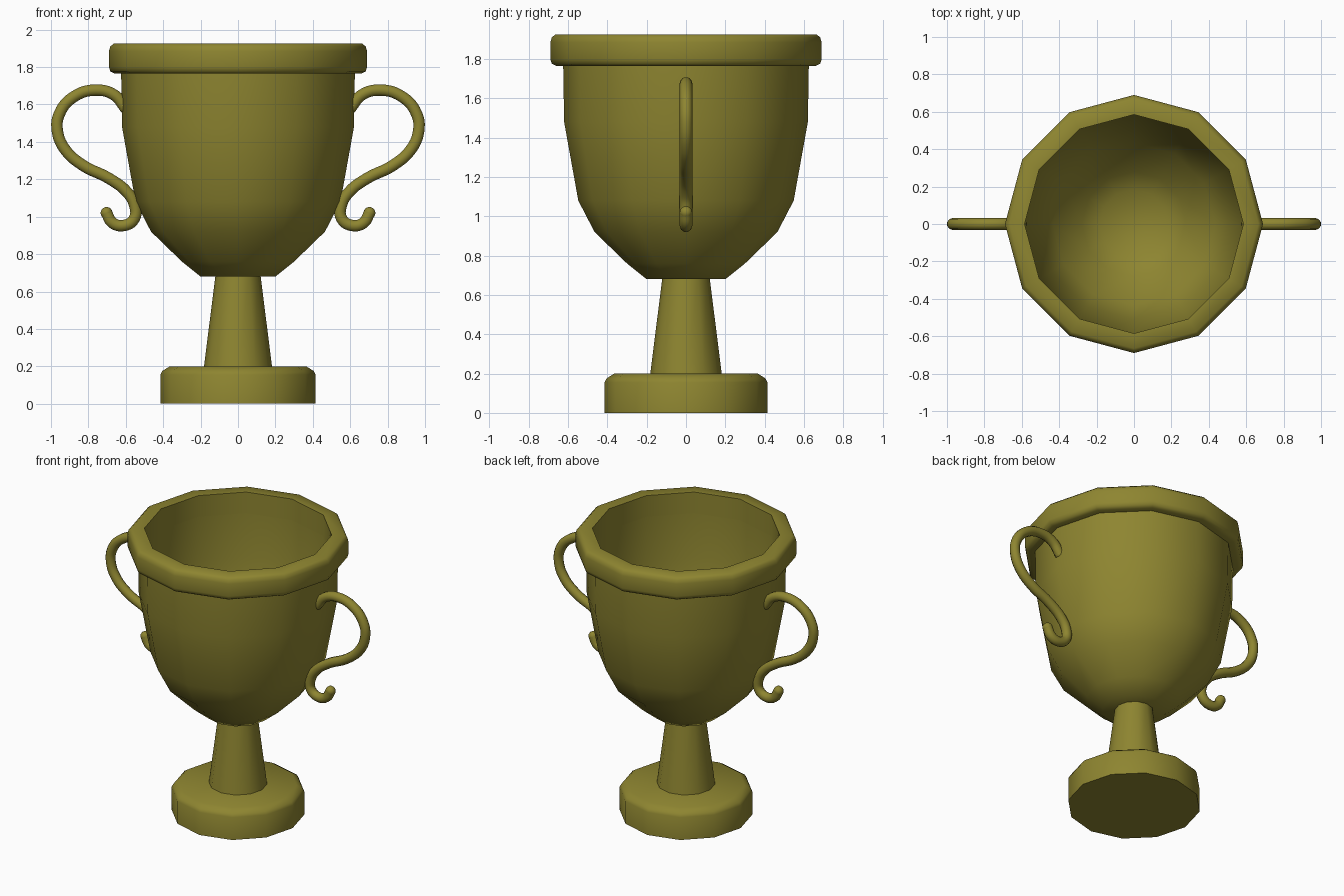
import bpy, bmesh, math

if "Cube" in bpy.data.objects:
    bpy.data.objects.remove(bpy.data.objects["Cube"])

gold = bpy.data.materials.new("old_gold")
gold.diffuse_color = (0.27, 0.235, 0.03, 1)
gold.use_nodes = True
gold.node_tree.nodes["Principled BSDF"].inputs["Base Color"].default_value = gold.diffuse_color
SIDES = 12


def finish(ob, angle=50):
    ob.data.materials.append(gold)
    bpy.ops.object.select_all(action='DESELECT')
    ob.select_set(True)
    bpy.context.view_layer.objects.active = ob
    bpy.ops.object.shade_smooth_by_angle(angle=math.radians(angle))


def lathe(name, profile, closed=False):
    """Turn (radius, height) points round z; an open profile gets flat end caps."""
    bm = bmesh.new()
    rings = [[bm.verts.new((r * math.cos(2 * math.pi * i / SIDES),
                            r * math.sin(2 * math.pi * i / SIDES), z))
              for i in range(SIDES)] for r, z in profile]
    pairs = list(zip(rings, rings[1:]))
    if closed:
        pairs.append((rings[-1], rings[0]))
    else:
        bm.faces.new(rings[0])
        bm.faces.new(rings[-1])
    for a, b in pairs:
        for i in range(SIDES):
            j = (i + 1) % SIDES
            bm.faces.new((a[i], a[j], b[j], b[i]))
    bmesh.ops.recalc_face_normals(bm, faces=bm.faces)
    mesh = bpy.data.meshes.new(name)
    bm.to_mesh(mesh)
    bm.free()
    ob = bpy.data.objects.new(name, mesh)
    bpy.context.collection.objects.link(ob)
    finish(ob)


# base, stem, bowl (outside then inside) and rim
lathe("base", [(0.415, 0), (0.415, 0.155), (0.405, 0.175), (0.365, 0.2)])
lathe("stem", [(0.183, 0.19), (0.12, 0.69)])
lathe("bowl", [(0.2, 0.68), (0.3, 0.76), (0.465, 0.92), (0.548, 1.08),
               (0.62, 1.48), (0.625, 1.78), (0.585, 1.78), (0.58, 1.48),
               (0.51, 1.1), (0.435, 0.945), (0.28, 0.795), (0.185, 0.72)])
lathe("rim", [(0.585, 1.765), (0.66, 1.765), (0.683, 1.777), (0.69, 1.8),
              (0.69, 1.885), (0.683, 1.91), (0.665, 1.925), (0.585, 1.925)], closed=True)

# scrolled handles, one per side, with rounded ends
PATH = [(0.605, 1.585), (0.66, 1.65), (0.76, 1.677), (0.88, 1.64), (0.955, 1.55),
        (0.966, 1.46), (0.925, 1.36), (0.83, 1.275), (0.69, 1.205), (0.592, 1.13),
        (0.552, 1.06), (0.554, 0.99), (0.61, 0.953), (0.672, 0.968), (0.703, 1.02)]
TUBE = 0.032
for side, label in ((1, "right"), (-1, "left")):
    curve = bpy.data.curves.new("handle_path", 'CURVE')
    curve.dimensions = '3D'
    curve.bevel_depth = TUBE
    curve.bevel_resolution = 3
    curve.resolution_u = 5
    spline = curve.splines.new('BEZIER')
    spline.bezier_points.add(len(PATH) - 1)
    for p, (x, z) in zip(spline.bezier_points, PATH):
        p.co = (side * x, 0, z)
        p.handle_left_type = p.handle_right_type = 'AUTO'
    ob = bpy.data.objects.new("handle_" + label, curve)
    bpy.context.collection.objects.link(ob)
    bpy.ops.object.select_all(action='DESELECT')
    ob.select_set(True)
    bpy.context.view_layer.objects.active = ob
    bpy.ops.object.convert(target='MESH')
    finish(bpy.context.object, 60)
    for end, (x, z) in (("top", PATH[0]), ("tip", PATH[-1])):
        bpy.ops.mesh.primitive_uv_sphere_add(segments=12, ring_count=8, radius=TUBE,
                                             location=(side * x, 0, z))
        bpy.context.object.name = f"handle_{end}_{label}"
        finish(bpy.context.object, 60)
